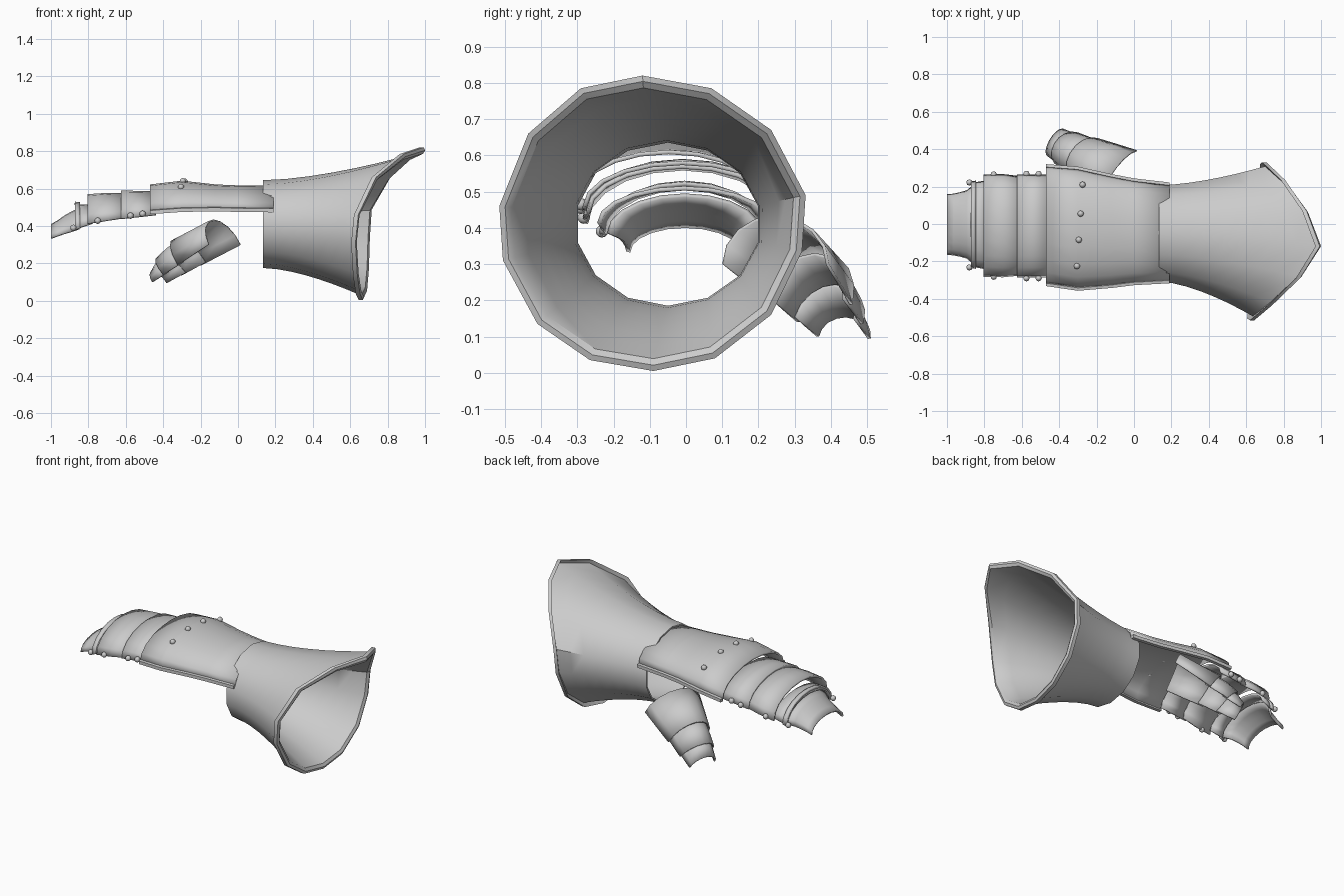
import bpy
import bmesh
from math import sin, cos, pi, radians
from mathutils import Vector as V

if "Cube" in bpy.data.objects:
    bpy.data.objects.remove(bpy.data.objects["Cube"])

steel = bpy.data.materials.new("plain steel grey")
steel.use_nodes = True
GREY = (0.6, 0.6, 0.6, 1)
steel.diffuse_color = GREY
steel.node_tree.nodes["Principled BSDF"].inputs["Base Color"].default_value = GREY


def finish(name, bm, thickness=0, smooth=35):
    mesh = bpy.data.meshes.new(name)
    bm.to_mesh(mesh)
    bm.free()
    mesh.materials.append(steel)
    ob = bpy.data.objects.new(name, mesh)
    bpy.context.collection.objects.link(ob)
    if thickness:
        mod = ob.modifiers.new("thickness", "SOLIDIFY")
        mod.thickness = thickness
        mod.offset = -1
    bpy.ops.object.select_all(action="DESELECT")
    bpy.context.view_layer.objects.active = ob
    ob.select_set(True)
    bpy.ops.object.shade_smooth_by_angle(angle=radians(smooth))
    return ob


def loft(name, rings, wrap=False, loop=False, thickness=0):
    """Skin a list of rings; wrap closes each ring, loop joins last to first."""
    bm = bmesh.new()
    grid = [[bm.verts.new(p) for p in ring] for ring in rings]
    n, m = len(grid), len(grid[0])
    for i in range(n if loop else n - 1):
        a, b = grid[i], grid[(i + 1) % n]
        for j in range(m if wrap else m - 1):
            k = (j + 1) % m
            bm.faces.new((a[j], a[k], b[k], b[j]))
    if wrap and not loop:
        bm.faces.new(grid[0])
        bm.faces.new(grid[-1])
    if wrap:
        bmesh.ops.recalc_face_normals(bm, faces=bm.faces)
    return finish(name, bm, thickness)


def arch(a, b, rise, n=10):
    """Half ellipse from a over to b."""
    mid, half = (a + b) / 2, (b - a) / 2
    return [mid - half * cos(pi * k / n) + rise * sin(pi * k / n) for k in range(n + 1)]


def lame(name, stations):
    """Curved plate across the hand; station = x, y low, y high, z edge, z crest."""
    rings = [arch(V((x, y0, z0)), V((x, y1, z0)), V((0, 0, z1 - z0)))
             for x, y0, y1, z0, z1 in stations]
    return loft(name, rings, thickness=0.012)


# Flared cuff: an oval wrist ring blended out to a slanted, pointed rim
rim = [V(p) for p in (
    (0.985, -0.12, 0.82), (0.915, 0.07, 0.785), (0.80, 0.235, 0.67), (0.70, 0.33, 0.49),
    (0.69, 0.32, 0.335), (0.685, 0.235, 0.16), (0.675, 0.08, 0.04), (0.66, -0.09, 0.005),
    (0.645, -0.265, 0.035), (0.63, -0.41, 0.135), (0.62, -0.505, 0.31),
    (0.635, -0.515, 0.46), (0.73, -0.435, 0.66), (0.88, -0.29, 0.785))]
SIDES = len(rim)
wrist = [V((0.135, -0.05 + 0.265 * sin(2 * pi * k / SIDES),
            0.41 + 0.235 * cos(2 * pi * k / SIDES))) for k in range(SIDES)]


def cuff_ring(t, inset, shift=0):
    ring = []
    for w, r in zip(wrist, rim):
        f = t ** 1.5
        p = V((w.x + (r.x - w.x) * t + shift, w.y + (r.y - w.y) * f, w.z + (r.z - w.z) * f))
        centre = V((p.x, -0.05 - 0.04 * t, 0.41))
        ring.append(p + (centre - p).normalized() * inset)
    return ring


steps = [k / 7 for k in range(8)]
rings = [cuff_ring(t, 0.022 * t) for t in steps]
rings += [cuff_ring(1, 0, -0.015), cuff_ring(1, 0, 0.008),
          cuff_ring(1, 0.016, 0.015), cuff_ring(1, 0.034, 0.005)]
rings += [cuff_ring(t, 0.01 + 0.024 * t) for t in reversed(steps[:-1])]
loft("cuff", rings, wrap=True, loop=True)

# Back-of-hand plate with a raised border along both lower edges
hand = [(0.19, -0.305, 0.21, 0.485, 0.615), (0.0, -0.315, 0.232, 0.487, 0.617),
        (-0.12, -0.33, 0.255, 0.49, 0.622), (-0.3, -0.345, 0.295, 0.487, 0.642),
        (-0.47, -0.32, 0.308, 0.475, 0.622)]
lame("hand_plate", hand)
for side, col, out in (("right", 1, -1), ("left", 2, 1)):
    border = []
    for s in hand:
        x, y, z = s[0], s[col], s[3]
        border.append([V((x, y - out * 0.01, z - 0.012)), V((x, y + out * 0.012, z - 0.012)),
                       V((x, y + out * 0.012, z + 0.008)), V((x, y - out * 0.01, z + 0.012))])
    loft("hand_plate_border_" + side, border, wrap=True)

# Overlapping finger lames
lame("knuckle_lame", [(-0.44, -0.285, 0.265, 0.46, 0.585), (-0.625, -0.285, 0.265, 0.44, 0.59)])
lame("finger_lame", [(-0.6, -0.275, 0.255, 0.445, 0.575), (-0.7, -0.285, 0.267, 0.43, 0.577),
                     (-0.805, -0.282, 0.265, 0.413, 0.57)])
lame("end_lame", [(-0.78, -0.245, 0.235, 0.415, 0.515), (-0.87, -0.228, 0.22, 0.385, 0.515)])
lame("end_lame_band", [(-0.845, -0.24, 0.232, 0.39, 0.527), (-0.872, -0.236, 0.228, 0.38, 0.53)])
lame("fingertip_lame", [(-0.855, -0.218, 0.212, 0.385, 0.495), (-0.895, -0.185, 0.18, 0.37, 0.475),
                        (-0.93, -0.175, 0.17, 0.36, 0.455), (-0.965, -0.168, 0.162, 0.348, 0.43),
                        (-1.0, -0.165, 0.16, 0.335, 0.41)])

# Thumb lames, swept between two slanting lower edges
inner_edge = (V((-0.16, 0.1, 0.3)), V((-0.46, 0.36, 0.1)))
outer_edge = (V((0.015, 0.395, 0.3)), V((-0.38, 0.51, 0.095)))
rises = [(0, V((-0.06, 0, 0.135))), (0.54, V((-0.08, 0.03, 0.135))),
         (0.8, V((-0.075, 0.03, 0.09))), (1, V((-0.035, 0.01, 0.06)))]


def thumb_ring(t, size):
    a, b = inner_edge[0].lerp(inner_edge[1], t), outer_edge[0].lerp(outer_edge[1], t)
    mid = (a + b) / 2
    for (t0, r0), (t1, r1) in zip(rises, rises[1:]):
        if t0 <= t <= t1:
            rise = r0.lerp(r1, (t - t0) / (t1 - t0))
    return arch(mid + (a - mid) * size, mid + (b - mid) * size, rise * size, 8)


for name, t0, t1, s0, s1 in (("base", 0, 0.54, 1, 1.03), ("middle", 0.46, 0.8, 0.92, 1.03),
                             ("tip", 0.73, 1, 0.9, 1)):
    loft("thumb_lame_" + name,
         [thumb_ring(t0 + (t1 - t0) * f, s0 + (s1 - s0) * f) for f in (0, 0.5, 1)],
         thickness=0.009)

# Rivets: a row across the hand plate and pairs at the lame pivots
rivets = []
for x, y in ((-0.275, 0.21), (-0.285, 0.055), (-0.295, -0.085), (-0.305, -0.225)):
    c = (y + 0.025) / 0.32
    rivets.append((x, y, 0.487 + 0.155 * (1 - c * c) ** 0.5))
for x, y0, y1, z in ((-0.51, -0.29, 0.268, 0.465), (-0.575, -0.29, 0.268, 0.455),
                     (-0.75, -0.282, 0.265, 0.428), (-0.88, -0.232, 0.222, 0.39)):
    rivets += [(x, y0, z), (x, y1, z)]
bm = bmesh.new()
for p in rivets:
    ball = bmesh.ops.create_uvsphere(bm, u_segments=8, v_segments=6, radius=0.017)
    bmesh.ops.translate(bm, verts=ball["verts"], vec=p)
finish("rivets", bm, smooth=60)
